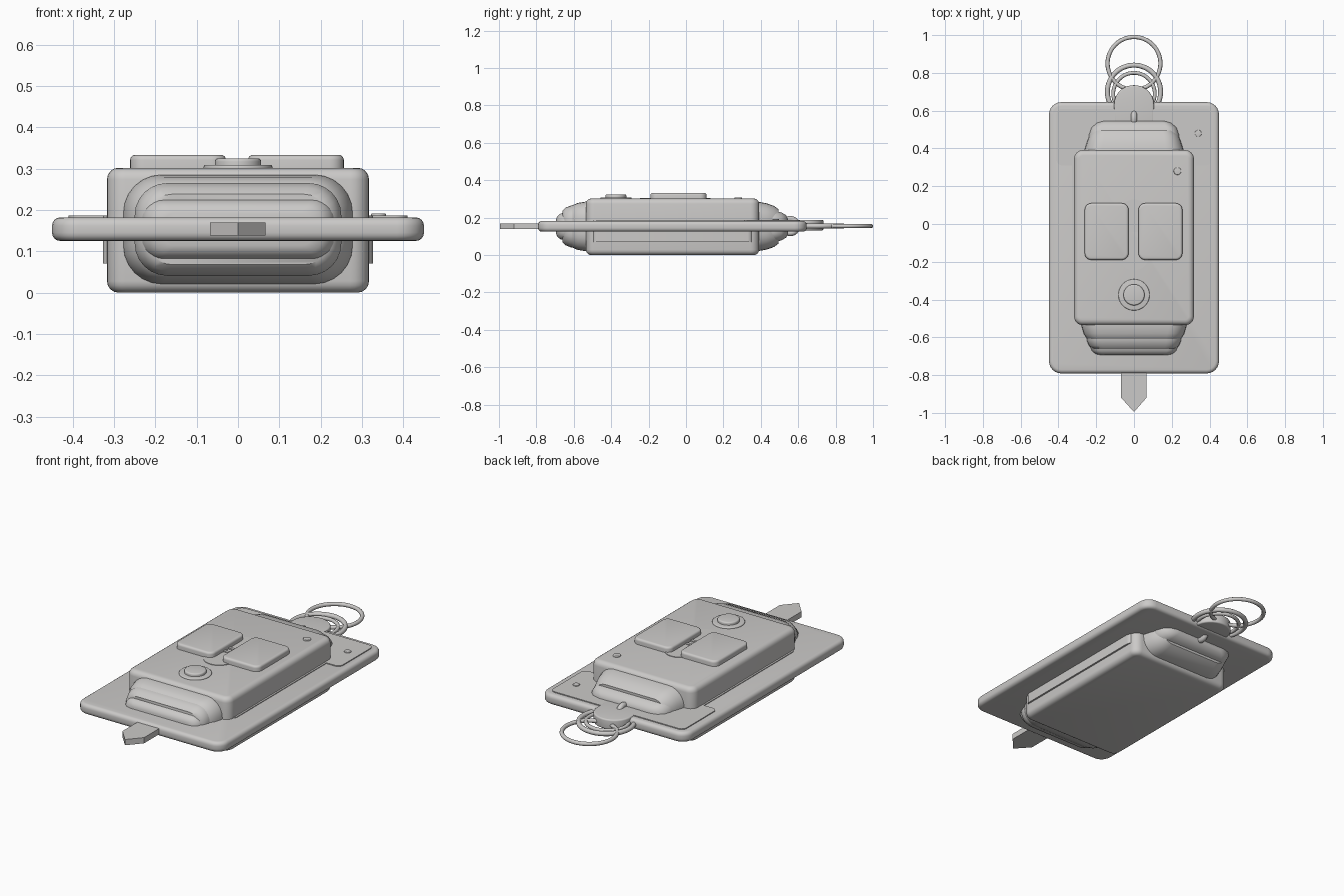
import bpy, bmesh, math
from mathutils import Matrix, Vector

cube = bpy.data.objects.get("Cube")
if cube:
    bpy.data.objects.remove(cube, do_unlink=True)

grey = bpy.data.materials.new("warm grey")
grey.use_nodes = True
colour = (0.6, 0.59, 0.58, 1)
grey.diffuse_color = colour
grey.node_tree.nodes["Principled BSDF"].inputs["Base Color"].default_value = colour


def finish(name, bm, angle=35):
    bmesh.ops.recalc_face_normals(bm, faces=bm.faces)
    mesh = bpy.data.meshes.new(name)
    bm.to_mesh(mesh)
    bm.free()
    mesh.materials.append(grey)
    ob = bpy.data.objects.new(name, mesh)
    bpy.context.collection.objects.link(ob)
    bpy.ops.object.select_all(action="DESELECT")
    ob.select_set(True)
    bpy.context.view_layer.objects.active = ob
    bpy.ops.object.shade_smooth_by_angle(angle=math.radians(angle))
    return ob


def prism(name, outline, z0, z1, edge=0, both=True):
    """Extruded outline with softened rims."""
    bm = bmesh.new()
    face = bm.faces.new([bm.verts.new((x, y, z0)) for x, y in outline])
    new = bmesh.ops.extrude_face_region(bm, geom=[face])["geom"]
    for v in new:
        if isinstance(v, bmesh.types.BMVert):
            v.co.z = z1
    if edge:
        levels = (z0, z1) if both else (z1,)
        rims = [e for e in bm.edges if any(
            all(abs(v.co.z - z) < 1e-5 for v in e.verts) for z in levels)]
        bmesh.ops.bevel(bm, geom=rims, offset=edge, segments=4,
                        profile=0.5, affect="EDGES")
    return finish(name, bm)


def rounded_rect(hx, hy, r, cx=0, cy=0, steps=6):
    pts = []
    for k, (sx, sy) in enumerate([(1, 1), (-1, 1), (-1, -1), (1, -1)]):
        for i in range(steps + 1):
            a = math.pi / 2 * (k + i / steps)
            pts.append((cx + sx * (hx - r) + r * math.cos(a),
                        cy + sy * (hy - r) + r * math.sin(a)))
    return pts


def disc(name, x, y, r, z0, z1, edge=0):
    ring = [(x + r * math.cos(math.tau * i / 32),
             y + r * math.sin(math.tau * i / 32)) for i in range(32)]
    return prism(name, ring, z0, z1, edge, False)


def loft(name, sections, cz):
    """Rounded cap through sections (y, half width, half height)."""
    bm = bmesh.new()
    rings = [[bm.verts.new((x, y, cz + z))
              for x, z in rounded_rect(hx, hz, min(hx, hz) * 0.7)]
             for y, hx, hz in sections]
    for a, b in zip(rings, rings[1:]):
        for i in range(len(a)):
            j = (i + 1) % len(a)
            bm.faces.new((a[i], a[j], b[j], b[i]))
    bm.faces.new(rings[0])
    bm.faces.new(rings[-1])
    return finish(name, bm, 40)


def ring(name, centre, major, minor, flat=1, rotation=None):
    bm = bmesh.new()
    rows = []
    for i in range(48):
        a = math.tau * i / 48
        row = []
        for j in range(10):
            b = math.tau * j / 10
            r = major + minor * math.cos(b)
            row.append(bm.verts.new((r * math.cos(a), r * math.sin(a),
                                     flat * minor * math.sin(b))))
        rows.append(row)
    for i in range(48):
        p, q = rows[i - 1], rows[i]
        for j in range(10):
            bm.faces.new((p[j - 1], q[j - 1], q[j], p[j]))
    if rotation:
        bm.transform(rotation)
    bm.transform(Matrix.Translation(Vector(centre)))
    return finish(name, bm, 60)


# Backing card, raised panel and rivet
prism("backing_card", rounded_rect(0.45, 0.718, 0.065, 0, -0.073), 0.125, 0.182, 0.02)
prism("raised_panel", rounded_rect(0.41, 0.15, 0.03, 0, 0.46), 0.18, 0.187)
disc("panel_rivet", 0.34, 0.48, 0.018, 0.185, 0.192, 0.003)

# Pointed tip at the front
prism("pointed_tip", [(-0.068, -0.77), (-0.068, -0.92), (0, -0.995),
                      (0.066, -0.92), (0.066, -0.77)], 0.138, 0.17)

# Main case with its side band
prism("case_body", rounded_rect(0.317, 0.463, 0.045, 0, -0.072), 0.0, 0.302, 0.028)
prism("side_band", rounded_rect(0.327, 0.43, 0.03, 0, -0.072), 0.07, 0.186)

# Stepped bulging caps at both ends
loft("front_cap_outer", [(-0.48, 0.28, 0.133), (-0.54, 0.277, 0.132),
                         (-0.58, 0.266, 0.125), (-0.61, 0.248, 0.112),
                         (-0.625, 0.225, 0.09)], 0.153)
loft("front_cap_middle", [(-0.54, 0.25, 0.115), (-0.615, 0.25, 0.112),
                          (-0.645, 0.238, 0.1), (-0.66, 0.22, 0.085)], 0.153)
loft("front_cap_inner", [(-0.58, 0.238, 0.078), (-0.64, 0.236, 0.076),
                         (-0.672, 0.224, 0.068), (-0.688, 0.205, 0.055),
                         (-0.694, 0.18, 0.04)], 0.153)
loft("back_cap_outer", [(0.34, 0.272, 0.133), (0.39, 0.262, 0.131),
                        (0.43, 0.25, 0.124), (0.47, 0.235, 0.11),
                        (0.495, 0.215, 0.092)], 0.153)
loft("back_cap_inner", [(0.42, 0.242, 0.085), (0.47, 0.24, 0.084),
                        (0.51, 0.226, 0.075), (0.535, 0.2, 0.06),
                        (0.546, 0.165, 0.04)], 0.153)

# Paired square buttons
for side, x in (("right", -0.145), ("left", 0.14)):
    prism(side + "_button", rounded_rect(0.116, 0.15, 0.035, x, -0.04),
          0.295, 0.333, 0.012, False)

# Decorative discs and bars between the buttons
for end, y in (("back", 0.05), ("front", -0.165)):
    disc(end + "_button_disc", 0, y, 0.08, 0.295, 0.305)
for i, y in enumerate((-0.035, -0.08)):
    prism("centre_bar_%d" % (i + 1), rounded_rect(0.035, 0.008, 0.004, 0, y), 0.295, 0.309)

# Round button and indicator light
disc("round_button_base", 0, -0.375, 0.083, 0.295, 0.309, 0.005)
disc("round_button", 0, -0.375, 0.056, 0.3, 0.325, 0.008)
disc("indicator_light", 0.23, 0.28, 0.02, 0.295, 0.309, 0.004)

# Strap tab with a rounded end
tab = [(-0.105, 0.5), (0.105, 0.5)]
tab += [(0.105 * math.cos(math.pi * i / 16), 0.635 + 0.1 * math.sin(math.pi * i / 16))
        for i in range(17)]
prism("strap_tab", tab, 0.132, 0.188, 0.008)

# Vertical loop and chained rings
ring("strap_loop", (0, 0.557, 0.155), 0.038, 0.016, 1, Matrix.Rotation(math.pi / 2, 4, "Y"))
ring("link_ring_large", (0, 0.7, 0.155), 0.141, 0.013)
ring("link_ring_small", (0, 0.69, 0.155), 0.11, 0.01)
ring("split_ring", (0, 0.85, 0.155), 0.14, 0.011)
